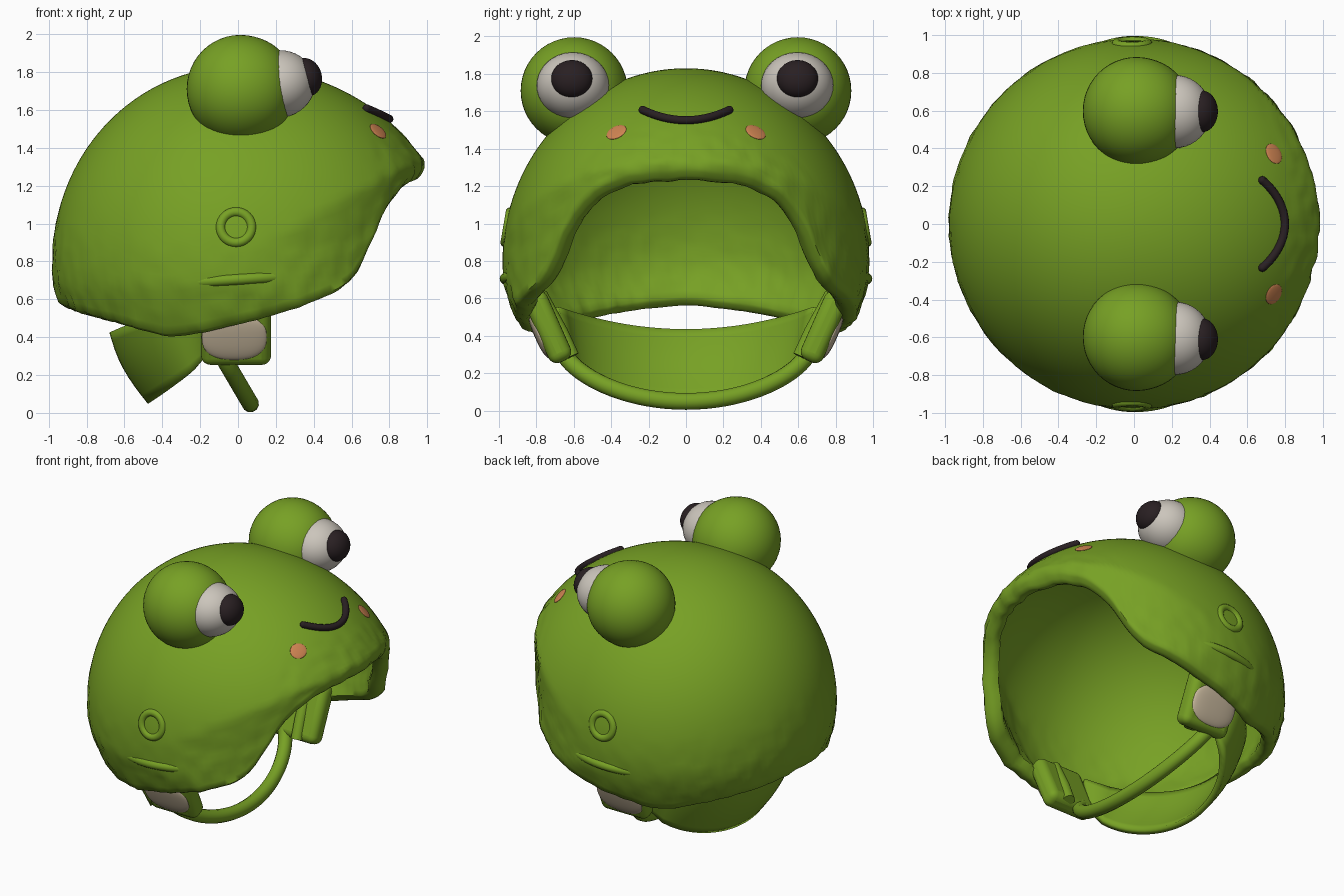
import bpy, bmesh, math
from mathutils import Vector, Matrix, noise

if "Cube" in bpy.data.objects:
    bpy.data.objects.remove(bpy.data.objects["Cube"])

CZ, RZ, RX = 0.8, 1.03, 0.98          # dome centre height and radii


def mat(name, rgb):
    m = bpy.data.materials.new(name)
    m.diffuse_color = (*rgb, 1)
    m.use_nodes = True
    m.node_tree.nodes["Principled BSDF"].inputs["Base Color"].default_value = m.diffuse_color
    return m


GREEN = mat("frog green", (0.185, 0.355, 0.018))
WHITE = mat("eye white", (0.60, 0.56, 0.50))
BEIGE = mat("beige patch", (0.58, 0.48, 0.34))
DARK = mat("dark brown", (0.022, 0.014, 0.016))
BLUSH = mat("blush orange", (0.62, 0.23, 0.085))


def finish(ob, name, m, angle=60):
    ob.name = name
    ob.data.materials.clear()
    ob.data.materials.append(m)
    if ob.type == 'MESH':
        bpy.ops.object.select_all(action='DESELECT')
        ob.select_set(True)
        bpy.context.view_layer.objects.active = ob
        bpy.ops.object.shade_smooth_by_angle(angle=math.radians(angle))
    return ob


def grid_mesh(name, rows, m, wrap=False):
    """Skin a list of equal-length rows of points with quads."""
    bm = bmesh.new()
    vs = [[bm.verts.new(p) for p in r] for r in rows]
    n = len(rows)
    for i in range(n if wrap else n - 1):
        a, b = vs[i], vs[(i + 1) % n]
        for j in range(len(a) - 1):
            bm.faces.new((a[j], a[j + 1], b[j + 1], b[j]))
    bmesh.ops.remove_doubles(bm, verts=bm.verts, dist=0.0005)
    bmesh.ops.recalc_face_normals(bm, faces=bm.faces)
    me = bpy.data.meshes.new(name)
    bm.to_mesh(me)
    bm.free()
    ob = bpy.data.objects.new(name, me)
    bpy.context.collection.objects.link(ob)
    return finish(ob, name, m)


def ball(name, loc, radii, m, rot=None, seg=40):
    bpy.ops.mesh.primitive_uv_sphere_add(segments=seg, ring_count=seg // 2, location=loc)
    ob = bpy.context.object
    ob.scale = radii
    if rot:
        ob.rotation_euler = rot
    return finish(ob, name, m)


def tube(name, pts, radius, m):
    cu = bpy.data.curves.new(name, 'CURVE')
    cu.dimensions = '3D'
    cu.bevel_depth = radius
    cu.bevel_resolution = 4
    cu.use_fill_caps = True
    sp = cu.splines.new('POLY')
    sp.points.add(len(pts) - 1)
    for p, c in zip(sp.points, pts):
        p.co = (*c, 1)
    sp.use_smooth = True
    ob = bpy.data.objects.new(name, cu)
    bpy.context.collection.objects.link(ob)
    return finish(ob, name, m)


# Height of the rim by angle from the front, in degrees
RIM = [(0, 1.295), (18, 1.275), (28, 1.21), (36, 1.11), (42, 0.98), (47, 0.81), (53, 0.69), (66, 0.60),
       (78, 0.53), (96, 0.46), (114, 0.41), (136, 0.49), (158, 0.55), (180, 0.59)]


def rim_at(d):
    d = abs(d)
    d = 360 - d if d > 180 else d
    for (a, za), (b, zb) in zip(RIM, RIM[1:]):
        if d <= b:
            return za + (zb - za) * (d - a) / (b - a)
    return RIM[-1][1]


def rim_z(phi):
    d = math.degrees(phi)
    return sum(rim_at(d + k) for k in range(-4, 5)) / 9


def shell_point(phi, z):
    """Outer dome surface, fuller towards the front and tucked in at the bottom."""
    r = RX * math.sqrt(max(0, 1 - ((z - CZ) / RZ) ** 2))
    r = max(r, min(0.98, r * (1 + 0.17 * max(0, math.cos(phi)) ** 2)))
    r *= 1 - 0.15 * max(0, 0.67 - z)
    return Vector((r * math.cos(phi), r * math.sin(phi), z))


def on_front(y, z):
    """Point of the front surface at a given y and z."""
    phi = 0
    for _ in range(12):
        p = shell_point(phi, z)
        phi = math.asin(max(-1, min(1, y / math.hypot(p.x, p.y))))
    return shell_point(phi, z)


# Hollow shell: outer skin, thick rolled rim, inner skin
centre = Vector((0, 0, CZ))
rows = []
N, K = 180, 44
for i in range(N):
    phi = -math.pi + 2 * math.pi * i / N
    end = math.acos((rim_z(phi) - CZ) / RZ)
    side_pad = 0.03 * math.exp(-((abs(math.degrees(phi)) - 66) / 20) ** 2)
    row, inner = [], []
    for j in range(K + 1):
        t = j / K
        p = shell_point(phi, CZ + RZ * math.cos(end * t))
        fuzz = max(0, (t - 0.7) / 0.3)
        lip = max(0, (t - 0.86) / 0.14)
        lip = lip * lip * (3 - 2 * lip)
        p = p + (p - centre).normalized() * 0.014 * fuzz * noise.noise(p * 14)
        row.append(p)
        inner.insert(0, centre + (p - centre) * (0.93 - 0.03 * lip - side_pad * fuzz))
    down = (row[-1] - row[-4]).normalized() * 0.035
    roll = [row[-1].lerp(inner[0], s) + down * math.sin(math.pi * s) for s in (0.12, 0.3, 0.5, 0.7, 0.88)]
    rows.append(row + roll + inner)
grid_mesh("helmet_shell", rows, GREEN, wrap=True)

# Smile
smile = []
for i in range(25):
    y = -0.23 + 0.46 * i / 24
    smile.append(on_front(y, 1.543 + 0.055 * (y / 0.23) ** 2) * 1.006)
tube("smile", smile, 0.022, DARK)
for end, name in ((smile[0], "smile_end_right"), (smile[-1], "smile_end_left")):
    ball(name, end, (0.022, 0.022, 0.022), DARK, seg=16)

for s, side in ((1, "left"), (-1, "right")):
    # Eye bulge, blunt at the front, with the part hidden inside the shell removed
    eye = ball(side + "_eye_bulge", (0.012, s * 0.598, 1.71), (0.283, 0.286, 0.286), GREEN, seg=48)
    bm = bmesh.new()
    bm.from_mesh(eye.data)
    world = Matrix.Translation(eye.location) @ Matrix.Diagonal((0.283, 0.286, 0.286, 1))
    hidden = []
    for v in bm.verts:
        fuller = 1 + 0.15 * max(0, v.co.x) ** 3
        v.co.y *= fuller
        v.co.z *= fuller
        p = world @ v.co
        if math.hypot(p.x / RX, p.y / RX, (p.z - CZ) / RZ) < 0.955:
            hidden.append(v)
    bmesh.ops.delete(bm, geom=hidden, context='VERTS')
    bm.to_mesh(eye.data)
    bm.free()

    # Eye white and pupil
    ball(side + "_eye_white", (0.215, s * 0.6 - 0.005, 1.737), (0.193, 0.194, 0.178), WHITE, (0, -0.15, 0))
    ball(side + "_pupil", (0.358, s * 0.603 - 0.007, 1.772), (0.085, 0.111, 0.103), DARK, (0, -0.25, 0))

    # Cheek spot lying on the surface
    c = on_front(s * 0.372, 1.488)
    along = (on_front(s * 0.382, 1.485) - c).normalized()
    nrm = along.cross(on_front(s * 0.372, 1.50) - c).normalized()
    turn = Matrix((along, nrm.cross(along), nrm)).transposed()
    ball(side + "_cheek", c, (0.058, 0.052, 0.009), BLUSH, turn.to_euler(), 24)

    # Round side button and fold above the rim
    bpy.ops.mesh.primitive_torus_add(major_segments=32, minor_segments=10, major_radius=0.082,
                                     minor_radius=0.026, location=(-0.01, s * 0.953, 0.98),
                                     rotation=(math.pi / 2 + s * 0.17, 0, 0))
    finish(bpy.context.object, side + "_side_button", GREEN)
    fold = []
    for i in range(17):
        u = i / 16
        p = shell_point(s * math.radians(104 - 28 * u), 0.69 + 0.03 * u)
        k = 0.965 + 0.025 * math.sin(math.pi * u)
        fold.append((p.x * k, p.y * k, p.z))
    tube(side + "_side_fold", fold, 0.03, GREEN)

    # Padded strap cover reaching up into the shell
    tilt = -s * 0.42
    up = Vector((0, -math.sin(tilt), math.cos(tilt)))
    out = Vector((0, s * math.cos(tilt), s * math.sin(tilt)))
    mid = Vector((-0.01, s * 0.722, 0.41))
    bpy.ops.mesh.primitive_cube_add(size=1, location=mid + up * 0.04, rotation=(tilt, 0, 0))
    box = bpy.context.object
    box.scale = (0.37, 0.13, 0.40)
    bpy.ops.object.transform_apply(location=False, rotation=False, scale=True)
    bev = box.modifiers.new("round", 'BEVEL')
    bev.width = 0.05
    bev.segments = 5
    finish(box, side + "_strap_cover", GREEN)

    # Patch: a thin pillow squared off towards a rounded rectangle
    patch = ball(side + "_cover_patch", mid + out * 0.06 + up * 0.015 + Vector((-0.01, 0, 0)),
                 (0.172, 0.026, 0.13), BEIGE, (tilt, 0, 0), 32)
    for v in patch.data.vertices:
        v.co.x = math.copysign(abs(v.co.x) ** 0.8, v.co.x)
        v.co.z = math.copysign(abs(v.co.z) ** 0.8, v.co.z)

    # Strap rising from the cover into the shell
    tube(side + "_inner_strap", [(0.04, s * 0.61, 0.29), (0.03, s * 0.67, 0.42), (0.02, s * 0.78, 0.62)],
         0.04, GREEN)

# Chin strap
chin = []
for i in range(41):
    a = math.pi * i / 40
    y, drop = -0.66 * math.cos(a), math.sin(a) ** 1.3
    chin.append((-0.10 + 0.165 * drop, y, 0.33 - 0.281 * drop))
tube("chin_strap", chin, 0.046, GREEN)

# Curved neck flap hanging behind the chin strap
rows = []
for i in range(33):
    u = -1 + i / 16
    w = math.sqrt(max(0, 1 - u * u))
    top = Vector((-0.16 - 0.50 * w, 0.70 * u, 0.43 + 0.12 * u * u))
    low = Vector((-0.16 - 0.30 * w ** 1.3, 0.64 * u, 0.31 - 0.25 * w))
    rows.append([top.lerp(low, j / 8) + Vector((-0.03 * w * math.sin(math.pi * j / 8), 0, 0))
                 for j in range(9)])
flap = grid_mesh("neck_flap", rows, GREEN)
sol = flap.modifiers.new("thickness", 'SOLIDIFY')
sol.thickness = 0.04
sol.offset = 0
